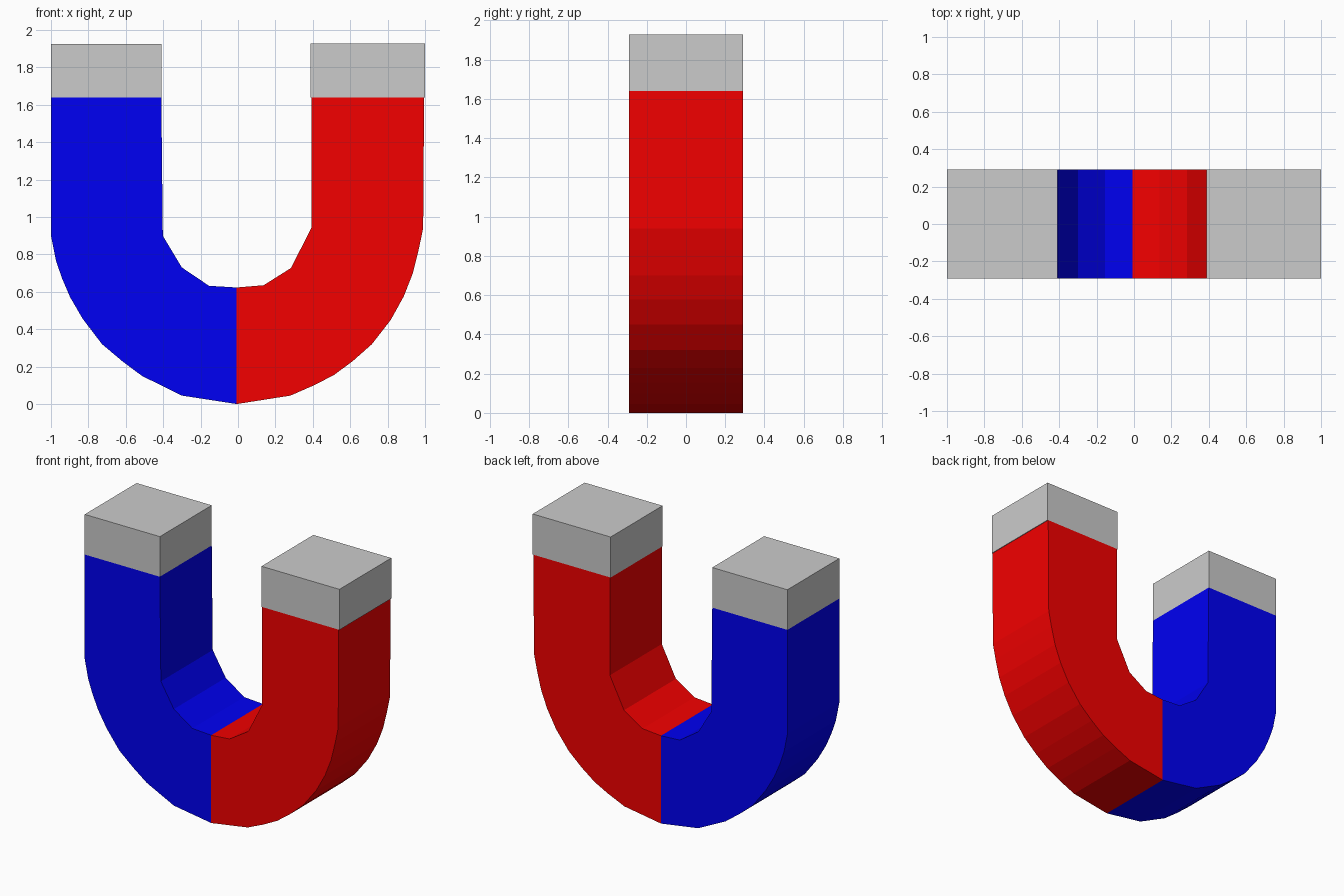
import bpy, bmesh

if "Cube" in bpy.data.objects:
    bpy.data.objects.remove(bpy.data.objects["Cube"])

HALF_DEPTH = 0.291
SEAM_X = -0.007


def material(name, rgb):
    m = bpy.data.materials.new(name)
    m.diffuse_color = (*rgb, 1)
    m.use_nodes = True
    m.node_tree.nodes["Principled BSDF"].inputs["Base Color"].default_value = m.diffuse_color
    return m


def extrude_profile(name, points, mat=None):
    """Extrude an (x, z) outline symmetrically along y."""
    bm = bmesh.new()
    face = bm.faces.new([bm.verts.new((x, -HALF_DEPTH, z)) for x, z in points])
    ext = bmesh.ops.extrude_face_region(bm, geom=[face], use_keep_orig=True)
    moved = [v for v in ext["geom"] if isinstance(v, bmesh.types.BMVert)]
    bmesh.ops.translate(bm, verts=moved, vec=(0, 2 * HALF_DEPTH, 0))
    bmesh.ops.recalc_face_normals(bm, faces=bm.faces)
    mesh = bpy.data.meshes.new(name)
    bm.to_mesh(mesh)
    bm.free()
    obj = bpy.data.objects.new(name, mesh)
    bpy.context.collection.objects.link(obj)
    if mat:
        mesh.materials.append(mat)
    return obj


blue = material("blue_paint", (0.0, 0.0, 0.9))
red = material("red_paint", (0.9, 0.0, 0.0))

# Blue half: outer bend downwards, then inner bend back up
left_outer = [(-1.0, 1.64), (-1.0, 0.90), (-0.973, 0.765), (-0.94, 0.67),
              (-0.897, 0.57), (-0.83, 0.455), (-0.727, 0.32), (-0.62, 0.23),
              (-0.513, 0.15), (-0.30, 0.045), (SEAM_X, 0.0)]
left_inner = [(SEAM_X, 0.623), (-0.155, 0.632), (-0.30, 0.73),
              (-0.402, 0.90), (-0.41, 1.64)]
extrude_profile("left_blue_arm", left_outer + left_inner, blue)

# Red half, slightly different from the blue one
right_outer = [(0.995, 1.64), (0.99, 0.94), (0.967, 0.83), (0.935, 0.70),
               (0.887, 0.577), (0.817, 0.45), (0.716, 0.32), (0.614, 0.23),
               (0.513, 0.155), (0.406, 0.10), (0.28, 0.045), (SEAM_X, 0.0)]
right_inner = [(SEAM_X, 0.623), (0.137, 0.635), (0.283, 0.727),
               (0.394, 0.945), (0.392, 1.64)]
extrude_profile("right_red_arm", right_outer + right_inner, red)

# Bare metal pole tips
for name, x0, x1, top in (("left_pole_tip", -1.0, -0.41, 1.925),
                          ("right_pole_tip", 0.388, 1.0, 1.928)):
    extrude_profile(name, [(x0, 1.64), (x1, 1.64), (x1, top), (x0, top)])
